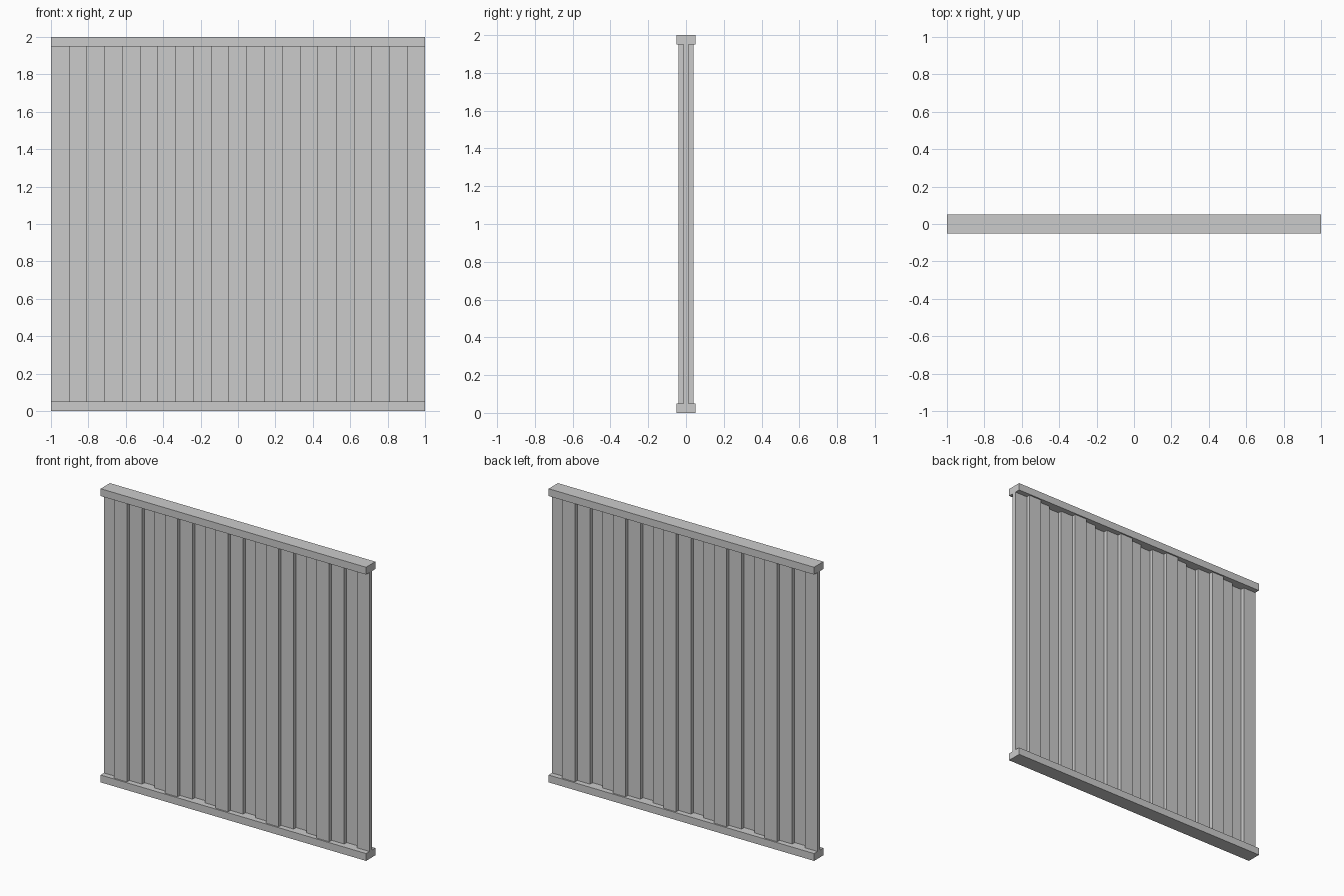
import bpy

if "Cube" in bpy.data.objects:
    bpy.data.objects.remove(bpy.data.objects["Cube"])


def box(name, x, y, z, sx, sy, sz):
    bpy.ops.mesh.primitive_cube_add(size=1, location=(x, y, z))
    ob = bpy.context.object
    ob.name = name
    ob.scale = (sx, sy, sz)
    bpy.ops.object.transform_apply(location=False, rotation=False, scale=True)
    return ob


RAIL = 0.05        # rail height
COUNT = 21         # boards across the width
THICK = 0.08 / 3   # board thickness, three layers deep
WIDTH = 2 / COUNT

# Top and bottom rails
box("bottom_rail", 0, 0, RAIL / 2, 2, 0.1, RAIL)
box("top_rail", 0, 0, 2 - RAIL / 2, 2, 0.1, RAIL)

# Vertical boards stepping middle, front, middle, back
layers = (0, -1, 0, 1)
for i in range(COUNT):
    x = -1 + WIDTH * (i + 0.5)
    box(f"board_{i + 1:02d}", x, layers[i % 4] * THICK, 1, WIDTH, THICK, 2 - 2 * RAIL)
